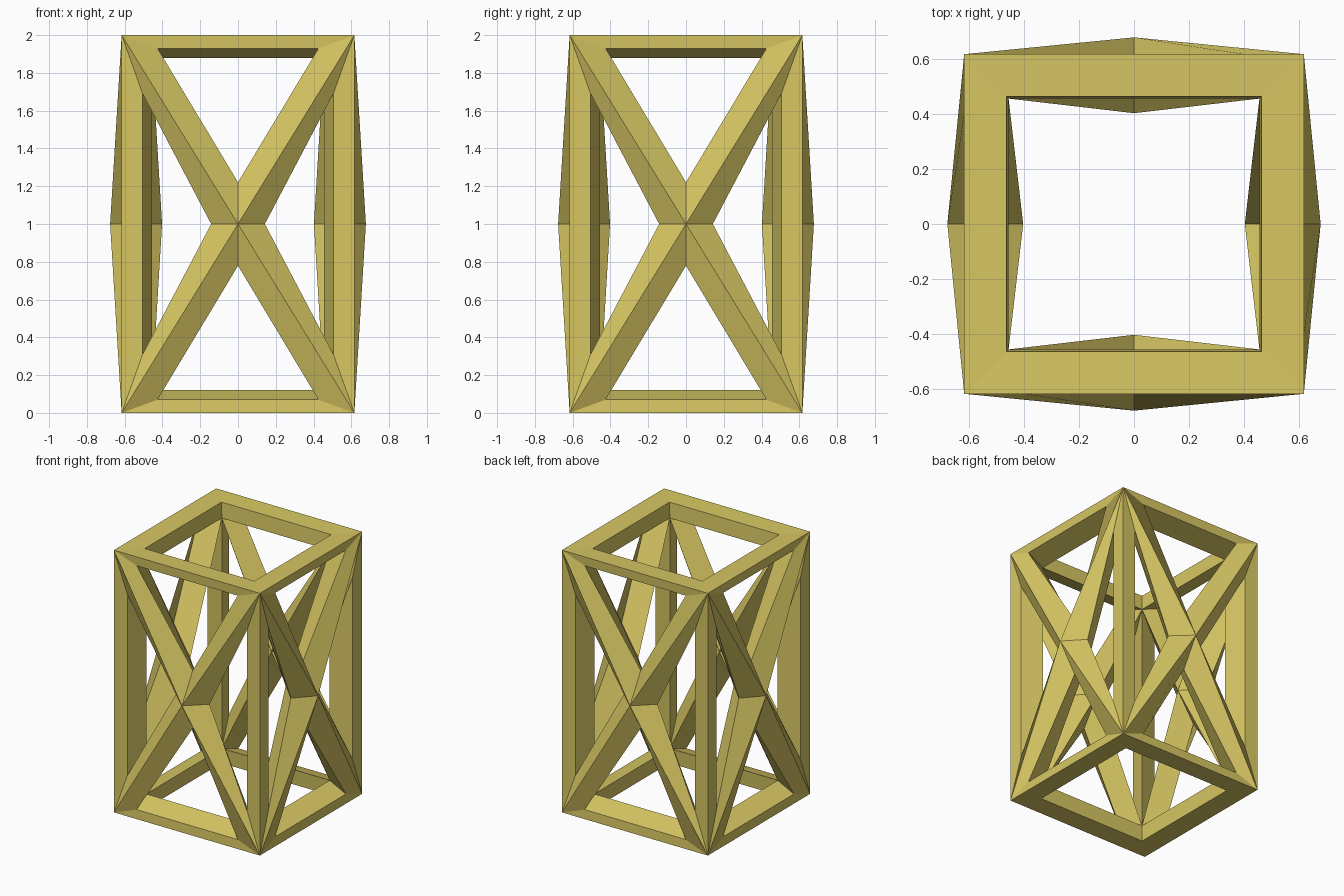
import bpy
import bmesh
from math import pi
from mathutils import Matrix, Vector

if "Cube" in bpy.data.objects:
    bpy.data.objects.remove(bpy.data.objects["Cube"])

OUT, INN = 0.616, 0.455       # corner: outer and inner, from the axis
Z_OUT, Z_INN = 1.0, 0.878     # half heights about the middle
RIM, MID = 0.612, 0.545       # wall depth of insets at corners and crossing
bm = bmesh.new()


def frame_panel(corners, rot):
    """Struts round one opening; each corner is (outer, inner, inset)."""
    pts = [[bm.verts.new(rot @ Vector(p)) for p in c] for c in corners]
    for a, b in zip(pts, pts[1:] + pts[:1]):
        bm.faces.new((a[0], b[0], b[2], a[2]))   # outside of strut
        bm.faces.new((a[1], a[2], b[2], b[1]))   # inside of strut


def corner(sx, sz, inset):
    return ((sx * OUT, -OUT, sz * Z_OUT), (sx * INN, -INN, sz * Z_INN), inset)


def crossing(inset):
    return ((0, -0.677, 0), (0, -0.402, 0), inset)


# Four walls, each with four triangular openings around a crossing
for k in range(4):
    rot = Matrix.Rotation(k * pi / 2, 3, 'Z')
    for s in (-1, 1):
        # upper or lower opening
        frame_panel([corner(-1, s, (-0.426, -RIM, s * 0.93)),
                     corner(1, s, (0.426, -RIM, s * 0.93)),
                     crossing((0, -MID, s * 0.221))], rot)
        # left or right opening
        frame_panel([corner(s, -1, (s * 0.505, -RIM, -0.69)),
                     corner(s, 1, (s * 0.505, -RIM, 0.69)),
                     crossing((s * 0.142, -MID, 0))], rot)

# Square openings at top and bottom
for s in (-1, 1):
    frame_panel([((x * OUT, y * OUT, s * Z_OUT), (x * INN, y * INN, s * Z_INN),
                  (x * 0.463, y * 0.463, s * 0.995))
                 for x, y in ((-1, -1), (1, -1), (1, 1), (-1, 1))],
                Matrix.Identity(3))

# Join the panels into one closed frame standing on the ground
bmesh.ops.remove_doubles(bm, verts=bm.verts, dist=0.0005)
bmesh.ops.recalc_face_normals(bm, faces=bm.faces)
bmesh.ops.translate(bm, verts=bm.verts, vec=(0, 0, 1))

mesh = bpy.data.meshes.new("truss_frame")
bm.to_mesh(mesh)
bm.free()
frame = bpy.data.objects.new("truss_frame", mesh)
bpy.context.collection.objects.link(frame)

mat = bpy.data.materials.new("yellow_paint")
mat.diffuse_color = (0.68, 0.57, 0.125, 1)
mat.use_nodes = True
mat.node_tree.nodes["Principled BSDF"].inputs["Base Color"].default_value = mat.diffuse_color
mesh.materials.append(mat)
